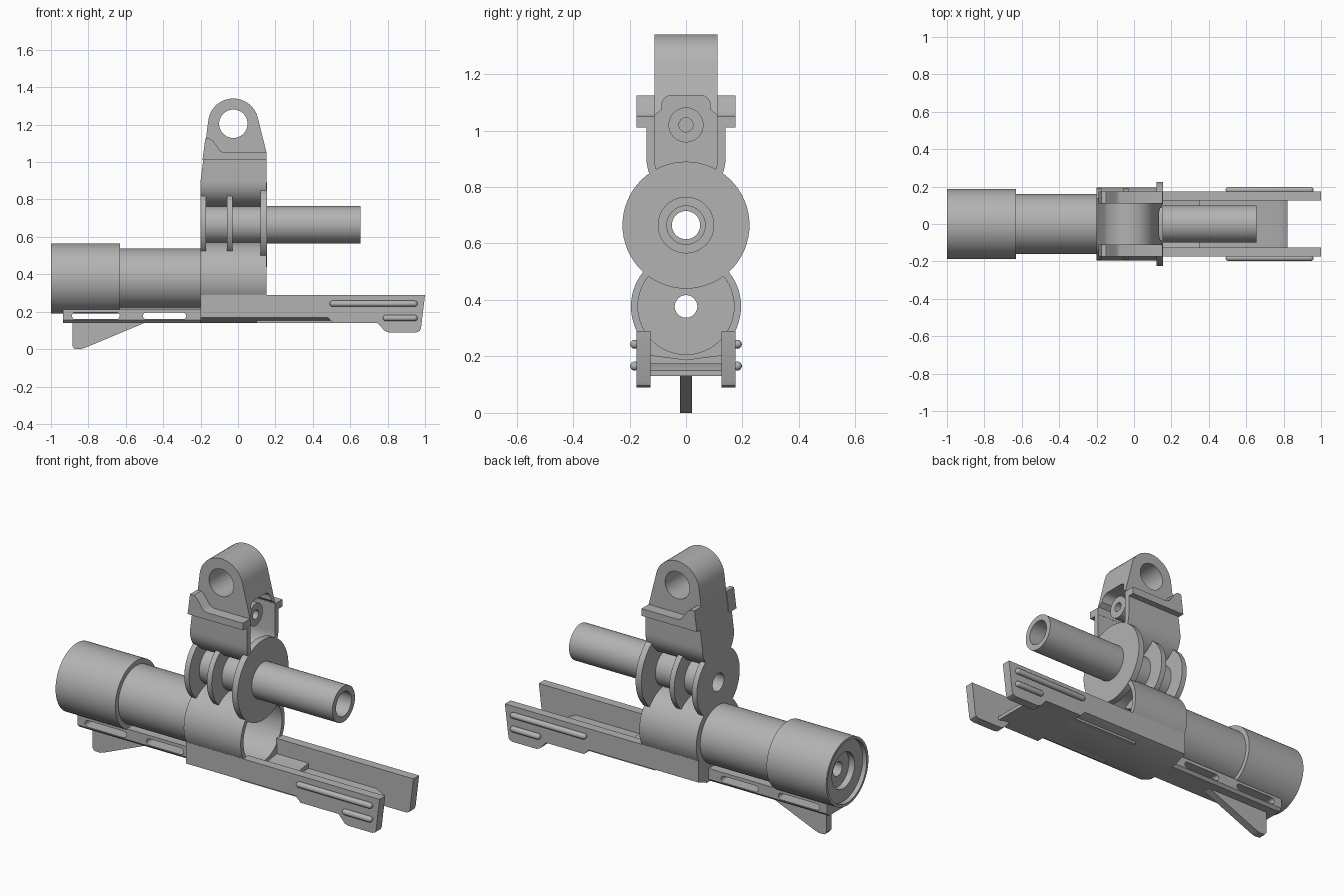
import bpy, bmesh, math
from mathutils import Matrix, Vector

if "Cube" in bpy.data.objects:
    bpy.data.objects.remove(bpy.data.objects["Cube"])

steel = bpy.data.materials.new("grey steel")
steel.use_nodes = True
GREY = (0.45, 0.45, 0.45, 1)
steel.diffuse_color = GREY
steel.node_tree.nodes["Principled BSDF"].inputs["Base Color"].default_value = GREY


def finish(name, bm):
    bmesh.ops.remove_doubles(bm, verts=bm.verts, dist=1e-5)
    bmesh.ops.recalc_face_normals(bm, faces=bm.faces)
    mesh = bpy.data.meshes.new(name)
    bm.to_mesh(mesh)
    bm.free()
    mesh.materials.append(steel)
    ob = bpy.data.objects.new(name, mesh)
    bpy.context.collection.objects.link(ob)
    return ob


def prism(name, points, lo, hi, axis):
    """Extrude an (x,z) outline along y, or a (y,z) outline along x."""
    bm = bmesh.new()
    place = (lambda a, b: (a, lo, b)) if axis == "y" else (lambda a, b: (lo, a, b))
    face = bm.faces.new([bm.verts.new(place(a, b)) for a, b in points])
    out = bmesh.ops.extrude_face_region(bm, geom=[face])
    move = Vector((0, hi - lo, 0) if axis == "y" else (hi - lo, 0, 0))
    bmesh.ops.translate(bm, vec=move, verts=[v for v in out["geom"] if isinstance(v, bmesh.types.BMVert)])
    return finish(name, bm)


def lathe(name, profile, y, z, steps=64):
    """Spin a closed (x, radius) outline around an axis parallel to x."""
    bm = bmesh.new()
    verts = [bm.verts.new((x, 0, r)) for x, r in profile]
    edges = [bm.edges.new((verts[i - 1], verts[i])) for i in range(len(verts))]
    bmesh.ops.spin(bm, geom=verts + edges, cent=(0, 0, 0), axis=(1, 0, 0),
                   angle=2 * math.pi, steps=steps)
    bmesh.ops.transform(bm, matrix=Matrix.Translation((0, y, z)), verts=bm.verts)
    return finish(name, bm)


def rod(name, x0, x1, r, z):
    return lathe(name, [(x0, 0), (x0, r), (x1, r), (x1, 0)], 0, z)


def arc(cx, cz, r, a0, a1, n=24):
    return [(cx + r * math.cos(math.radians(a0 + (a1 - a0) * i / n)),
             cz + r * math.sin(math.radians(a0 + (a1 - a0) * i / n))) for i in range(n + 1)]


def boolean(ob, cutters, operation="DIFFERENCE"):
    bpy.context.view_layer.objects.active = ob
    for cutter in cutters:
        mod = ob.modifiers.new("cut", "BOOLEAN")
        mod.operation, mod.object, mod.solver = operation, cutter, "EXACT"
        bpy.ops.object.modifier_apply(modifier=mod.name)
        bpy.data.objects.remove(cutter)


BARREL_Z, TUBE_Z = 0.377, 0.665

# Barrel and muzzle sleeve
lathe("barrel_and_muzzle", [
    (-0.18, 0.04), (-0.18, 0.16), (-0.63, 0.16), (-0.63, 0.187), (-1, 0.187),
    (-1, 0.172), (-0.975, 0.172), (-0.975, 0.1), (-0.94, 0.1), (-0.94, 0.04)], 0, BARREL_Z)

# Gas tube with its three flanges
lathe("gas_tube", [
    (-0.2, 0.05), (-0.2, 0.19), (-0.17, 0.19), (-0.17, 0.1), (-0.06, 0.1), (-0.06, 0.19),
    (-0.03, 0.19), (-0.03, 0.1), (0.12, 0.1), (0.12, 0.225), (0.155, 0.225), (0.155, 0.1),
    (0.655, 0.1), (0.655, 0.068), (0.15, 0.068), (0.15, 0.05)], 0, TUBE_Z)

# Collar around the barrel and the block below it
collar = rod("collar", -0.2, 0.153, 0.195, BARREL_Z)
base = prism("collar_base", [(-0.175, 0.29), (0.175, 0.29), (0.175, 0.17), (-0.175, 0.17)],
             -0.2, 0.153, "x")
boolean(collar, [base], "UNION")
boolean(collar, [rod("collar_cutter", -0.179, 0.3, 0.17, BARREL_Z),
                 rod("bore_cutter", -0.3, 0, 0.15, BARREL_Z)])
# The lower corners of the cut tube seat are closed by a chamfered belly plate
belly = prism("belly_plate", [(-0.175, 0.171), (0.175, 0.171), (0.1, 0.14), (-0.1, 0.14)],
              -0.2, 0.51, "x")
for v in belly.data.vertices:
    if v.co.x > 0.5 and v.co.z > 0.16:
        v.co.x = 0.48

# Sight tower: side outline crossed with a round-bottomed front outline
side = [(-0.2, 0.7), (0.153, 0.7), (0.153, 1.05)] + arc(-0.025, 1.205, 0.135, 10, 172) + [(-0.2, 0.9)]
tower = prism("sight_tower", side, -0.2, 0.2, "y")
front = arc(0, 0.9, 0.14, 180, 360) + [(0.14, 1.03), (0.112, 1.03), (0.112, 1.5),
                                       (-0.112, 1.5), (-0.112, 1.03), (-0.14, 1.03)]
boolean(tower, [prism("tower_front_outline", front, -0.4, 0.4, "x")], "INTERSECT")
eye = prism("eye_cutter", arc(-0.025, 1.205, 0.076, 0, 350, 35), -0.3, 0.3, "y")
pocket = (arc(0, 0.892, 0.11, 180, 360) + [(0.11, 1.055), (0.086, 1.075)]
          + arc(0.051, 1.09, 0.035, 0, 90, 6) + arc(-0.051, 1.09, 0.035, 90, 180, 6)
          + [(-0.086, 1.075), (-0.11, 1.055)])
boolean(tower, [eye, prism("pocket_cutter", pocket, -0.06, 0.3, "x")])
lathe("detent_boss", [(-0.07, 0.025), (-0.07, 0.062), (0.11, 0.062), (0.11, 0.025)], 0, 1.02, 40)
rod("detent_boss_floor", -0.07, 0.06, 0.03, 1.02)

# Underside rib with two slots, and its fin
rib = prism("under_rib", [(-0.085, 0.155), (-0.07, 0.14), (0.07, 0.14), (0.085, 0.155),
                          (0.085, 0.215), (-0.085, 0.215)], -0.935, -0.19, "x")
for x0, x1 in ((-0.87, -0.65), (-0.49, -0.295)):
    slot = arc(x1, 0.178, 0.018, -90, 90, 10) + arc(x0, 0.178, 0.018, 90, 270, 10)
    boolean(rib, [prism("slot_cutter", slot, -0.3, 0.3, "y")])
prism("under_fin", [(-0.885, 0.15), (-0.885, 0.015), (-0.875, 0.002), (-0.84, 0), (-0.815, 0.008),
                    (-0.5, 0.14), (-0.5, 0.15)], -0.022, 0.022, "y")

# Fore-end floor between the rails
prism("fore_end_floor", [(0.1, 0.175), (0.77, 0.175), (0.82, 0.15), (0.82, 0.13),
                         (0.78, 0.14), (0.1, 0.14)], -0.13, 0.13, "y")
prism("raised_floor", [(-0.13, 0.205), (0, 0.188), (0.13, 0.205), (0.13, 0.15), (-0.13, 0.15)],
      0.1, 0.35, "x")

# Mirrored parts: tower shoulders, rails and grip ridges
shoulder = [(-0.19, 1.01), (0.153, 1.01), (0.153, 1.05), (-0.075, 1.05), (-0.095, 1.06),
            (-0.13, 1.11), (-0.15, 1.125), (-0.175, 1.125)]
rail = [(0.15, 0.29), (1, 0.29), (0.978, 0.11), (0.972, 0.097), (0.955, 0.09), (0.805, 0.09),
        (0.785, 0.097), (0.745, 0.14), (0.51, 0.14), (0.48, 0.17), (0.15, 0.17)]
for s, label in ((1, "left"), (-1, "right")):
    def pair(name, points, inner, outer):
        prism(f"{label}_{name}", points, min(s * inner, s * outer), max(s * inner, s * outer), "y")
    pair("shoulder", shoulder, 0.109, 0.175)
    pair("rail", rail, 0.125, 0.175)
    for x0, z, name in ((0.49, 0.243, "long"), (0.775, 0.166, "short")):
        r, x1 = 0.016, 0.96
        ends = arc(x1 - r, 0, r, 0, 90, 6) + arc(x0 + r, 0, r, 90, 180, 6)
        lathe(f"{label}_{name}_ridge", ends, s * 0.182, z, 16)

# Smooth round surfaces, keep machined edges sharp
bpy.ops.object.select_all(action="DESELECT")
for ob in bpy.context.collection.objects:
    if ob.type == "MESH" and steel.name in ob.data.materials:
        ob.select_set(True)
        bpy.context.view_layer.objects.active = ob
bpy.ops.object.shade_smooth_by_angle(angle=math.radians(30))
